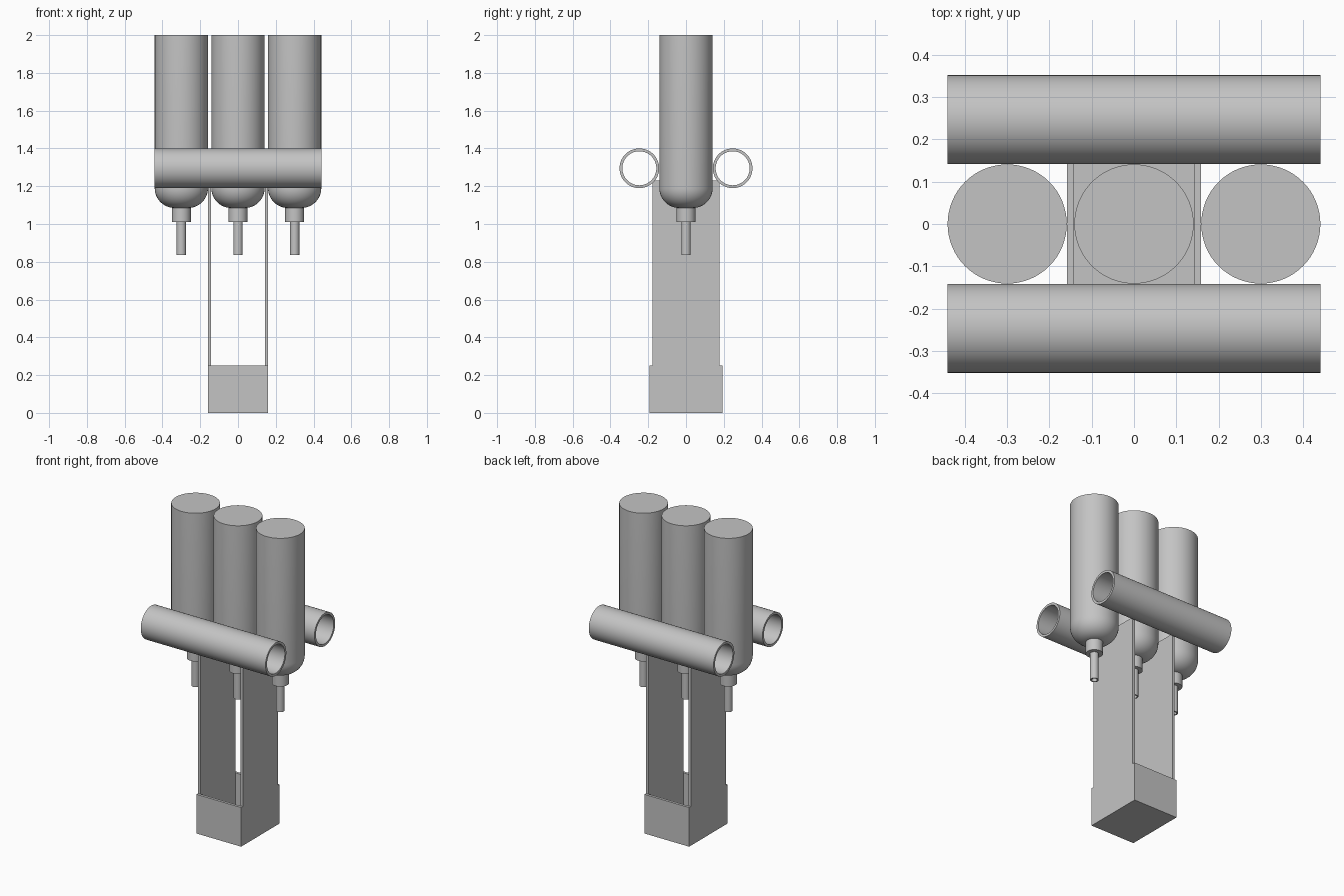
import bpy, bmesh, math
from mathutils import Matrix

cube = bpy.data.objects.get("Cube")
if cube:
    bpy.data.objects.remove(cube, do_unlink=True)

grey = bpy.data.materials.new("plain grey")
grey.use_nodes = True
colour = (0.55, 0.55, 0.55, 1)
grey.diffuse_color = colour
grey.node_tree.nodes["Principled BSDF"].inputs["Base Color"].default_value = colour


def finish(name, bm, smooth=False):
    bmesh.ops.recalc_face_normals(bm, faces=bm.faces)
    mesh = bpy.data.meshes.new(name)
    bm.to_mesh(mesh)
    bm.free()
    mesh.materials.append(grey)
    obj = bpy.data.objects.new(name, mesh)
    bpy.context.collection.objects.link(obj)
    if smooth:
        bpy.ops.object.select_all(action="DESELECT")
        obj.select_set(True)
        bpy.context.view_layer.objects.active = obj
        bpy.ops.object.shade_smooth_by_angle(angle=math.radians(30))
    return obj


def box(name, x, y, z):
    """Box from (low, high) ranges."""
    bm = bmesh.new()
    size = [b - a for a, b in (x, y, z)]
    mid = [(a + b) / 2 for a, b in (x, y, z)]
    bmesh.ops.create_cube(bm, size=1, matrix=Matrix.Translation(mid) @ Matrix.Diagonal((*size, 1)))
    return finish(name, bm)


def lathe(name, profile, place, closed=False, steps=64):
    """Spin an (r, z) profile around z, then place it."""
    bm = bmesh.new()
    verts = [bm.verts.new((r, 0, z)) for r, z in profile]
    pairs = list(zip(verts, verts[1:]))
    if closed:
        pairs.append((verts[-1], verts[0]))
    edges = [bm.edges.new(p) for p in pairs]
    bmesh.ops.spin(bm, geom=verts + edges, cent=(0, 0, 0), axis=(0, 0, 1),
                   angle=math.tau, steps=steps, use_merge=True)
    bmesh.ops.remove_doubles(bm, verts=bm.verts, dist=1e-5)
    bmesh.ops.transform(bm, matrix=place, verts=bm.verts)
    return finish(name, bm, smooth=True)


# Open-topped base box: two tall side plates, short end walls and a floor
plate_in, plate_out, plate_y, wall_y = 0.142, 0.158, 0.177, 0.194
for side, s in (("left", 1), ("right", -1)):
    box(side + "_plate", sorted((s * plate_in, s * plate_out)), (-plate_y, plate_y), (0, 1.23))
for end, s in (("front", -1), ("back", 1)):
    box(end + "_wall", (-plate_out, plate_out), sorted((s * plate_y, s * wall_y)), (0, 0.25))
box("base_floor", (-plate_in, plate_in), (-plate_y, plate_y), (0, 0.016))

# Three inverted bottles with rounded shoulders, collars and hollow nozzles
radius, bend, shoulder = 0.141, 0.105, 1.085
arc = [(radius - bend + bend * math.cos(a), shoulder + bend - bend * math.sin(a))
       for a in (math.pi / 2 * i / 12 for i in range(13))]
bottle = [(0, 2), (radius, 2)] + arc + [(0, shoulder)]
collar = [(0, shoulder), (0.05, shoulder), (0.05, 1.01), (0, 1.01)]
nozzle = [(0.025, 1.01), (0.025, 0.835), (0.017, 0.835), (0.017, 1.01)]
for label, x in (("right", -0.3), ("middle", 0), ("left", 0.3)):
    place = Matrix.Translation((x, 0, 0))
    lathe(label + "_bottle", bottle, place)
    lathe(label + "_collar", collar, place, steps=48)
    lathe(label + "_nozzle", nozzle, place, closed=True, steps=32)

# Hollow tubes running across the front and back
half = 0.441
ring = [(0.105, -half), (0.105, half), (0.09, half), (0.09, -half)]
for end, y in (("front", -0.247), ("back", 0.247)):
    place = Matrix.Translation((0, y, 1.295)) @ Matrix.Rotation(math.pi / 2, 4, "Y")
    lathe(end + "_tube", ring, place, closed=True)
